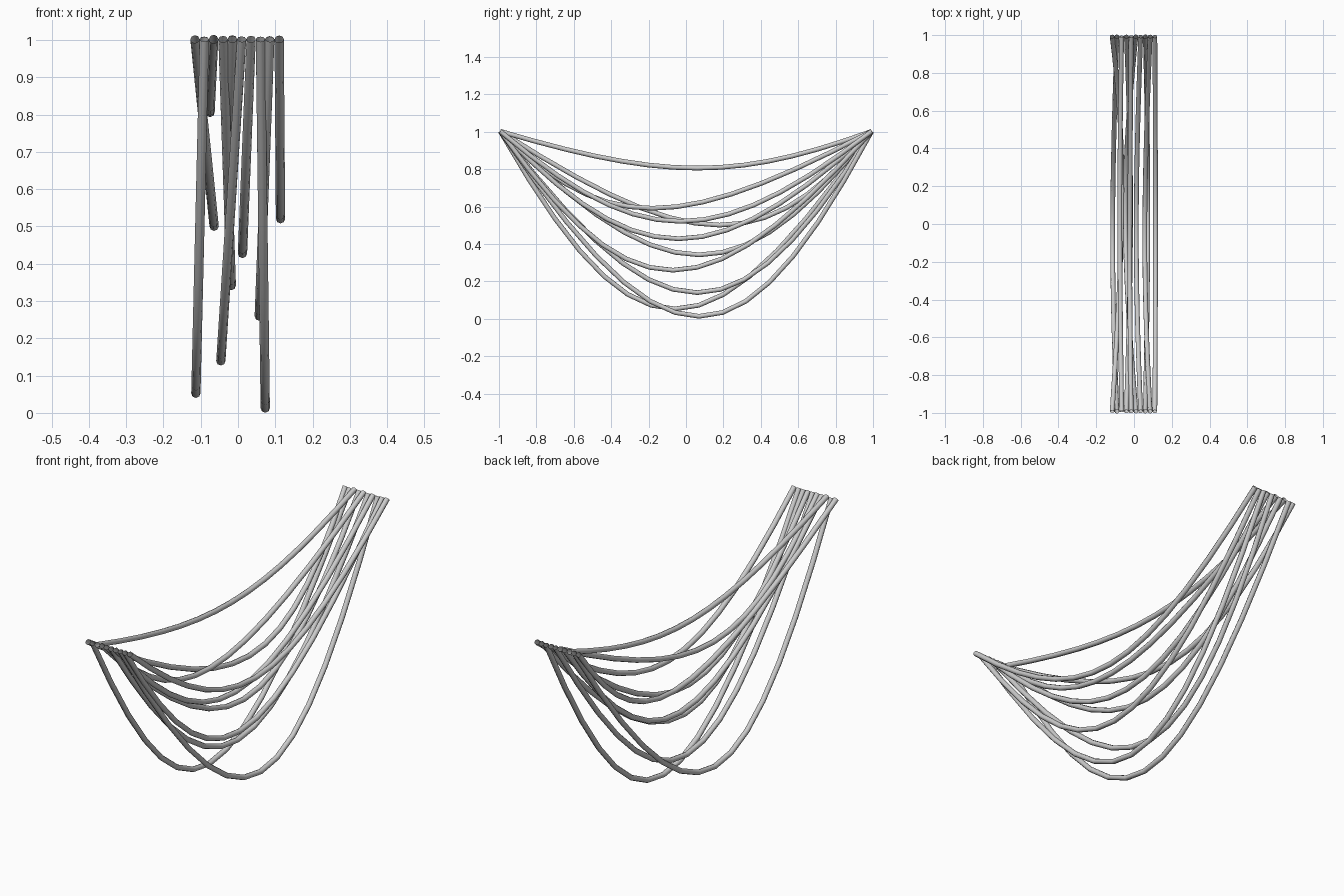
import bpy

if "Cube" in bpy.data.objects:
    bpy.data.objects.remove(bpy.data.objects["Cube"])

RADIUS = 0.0125
SEGMENTS = 14
SPREAD = 0.19   # half distance between the two lower handles, rounds the belly

# each cable, left to right: x, y, z of its lowest point
lows = [
    (-0.064, 0.18, 0.500),
    (-0.113, -0.06, 0.052),
    (-0.075, 0.06, 0.805),
    (-0.018, 0.07, 0.341),
    (-0.022, -0.18, 0.590),
    (-0.046, 0.06, 0.139),
    (0.012, -0.04, 0.427),
    (0.073, 0.07, 0.0125),
    (0.057, -0.07, 0.259),
    (0.114, -0.03, 0.520),
]


def cable(name, x, low):
    """Sagging open tube between two fixed ends, both handles pulled down."""
    lx, ly, lz = low
    hx = x + (lx - x) * 4 / 3
    hy = ly * 4 / 3
    hz = 1 + (lz - 1) * 4 / 3
    cu = bpy.data.curves.new(name, 'CURVE')
    cu.dimensions = '3D'
    cu.resolution_u = SEGMENTS
    cu.bevel_depth = RADIUS
    cu.bevel_resolution = 2
    sp = cu.splines.new('BEZIER')
    sp.bezier_points.add(1)
    for p, side in zip(sp.bezier_points, (-1, 1)):
        p.handle_left_type = p.handle_right_type = 'FREE'
        end = (x, side * 0.993, 1.002)
        inner = (hx, hy + side * SPREAD, hz)
        outer = tuple(2 * a - b for a, b in zip(end, inner))
        p.co = end
        p.handle_left = outer if side < 0 else inner
        p.handle_right = inner if side < 0 else outer
    ob = bpy.data.objects.new(name, cu)
    bpy.context.collection.objects.link(ob)


# row of cables
for i, low in enumerate(lows):
    cable(f"hanging_cable_{i + 1}", -0.1155 + 0.0251 * i, low)
